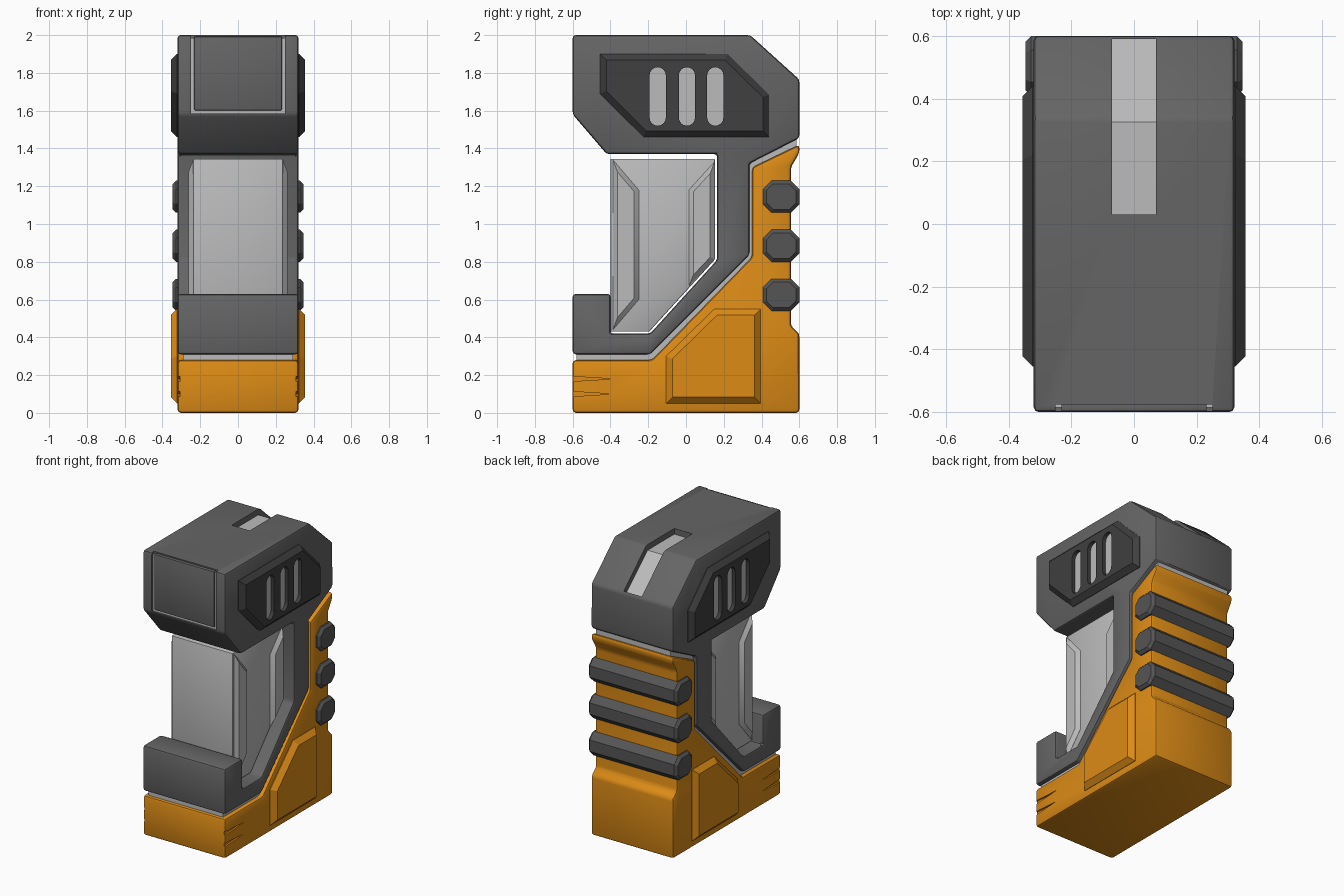
import bpy, bmesh, math
from mathutils import Vector

if "Cube" in bpy.data.objects:
    bpy.data.objects.remove(bpy.data.objects["Cube"])


def material(name, rgb):
    m = bpy.data.materials.new(name)
    m.diffuse_color = (*rgb, 1)
    m.use_nodes = True
    m.node_tree.nodes["Principled BSDF"].inputs["Base Color"].default_value = m.diffuse_color
    return m


ORANGE = material("orange_paint", (0.72, 0.26, 0.008))
GREY = material("mid_grey", (0.13, 0.13, 0.13))
DARK = material("dark_grey", (0.05, 0.05, 0.05))
RUBBER = material("rubber_grey", (0.09, 0.09, 0.09))
LIGHT = material("light_grey", (0.5, 0.5, 0.5))


def prism(name, pts, x0, x1, mat, chamfer=0, both=False):
    """Extrude a (y, z) profile along x; optionally chamfer the end rims."""
    bm = bmesh.new()
    face = bm.faces.new([bm.verts.new((x0, y, z)) for y, z in pts])
    ext = bmesh.ops.extrude_face_region(bm, geom=[face], use_keep_orig=True)
    moved = [v for v in ext["geom"] if isinstance(v, bmesh.types.BMVert)]
    bmesh.ops.translate(bm, verts=moved, vec=(x1 - x0, 0, 0))
    bmesh.ops.recalc_face_normals(bm, faces=bm.faces[:])
    if chamfer:
        ends = [x1, x0] if both else [x1]
        rim = [e for e in bm.edges if any(
            all(abs(v.co.x - x) < 1e-5 for v in e.verts) for x in ends)]
        bmesh.ops.bevel(bm, geom=rim, offset=chamfer, segments=1, affect='EDGES')
    me = bpy.data.meshes.new(name)
    bm.to_mesh(me)
    bm.free()
    me.materials.append(mat)
    ob = bpy.data.objects.new(name, me)
    bpy.context.collection.objects.link(ob)
    return ob


def rect(y0, y1, z0, z1):
    return [(y0, z0), (y1, z0), (y1, z1), (y0, z1)]


def finish(ob, bevel=0, cutters=(), mirror=False):
    """Bevel, cut, mirror, then bake the result and shade it."""
    if bevel:
        b = ob.modifiers.new("bevel", 'BEVEL')
        b.width, b.segments, b.limit_method = bevel, 2, 'ANGLE'
        b.angle_limit = math.radians(20)
    for c in cutters:
        m = ob.modifiers.new("cut", 'BOOLEAN')
        m.operation, m.object, m.solver = 'DIFFERENCE', c, 'EXACT'
    if mirror:
        ob.modifiers.new("mirror", 'MIRROR').use_axis = (True, False, False)
    dg = bpy.context.evaluated_depsgraph_get()
    me = bpy.data.meshes.new_from_object(ob.evaluated_get(dg))
    ob.modifiers.clear()
    ob.data = me
    for c in cutters:
        bpy.data.objects.remove(c)
    bpy.ops.object.select_all(action='DESELECT')
    ob.select_set(True)
    bpy.context.view_layer.objects.active = ob
    bpy.ops.object.shade_smooth_by_angle(angle=math.radians(30))
    return ob


# Grey frame: head, neck and front lip, with top slot and front recess
frame = prism("frame", [
    (-0.6, 2), (0.34, 2), (0.6, 1.765), (0.6, 1.455), (0.335, 1.32),
    (0.335, 0.835), (-0.19, 0.31), (-0.6, 0.31), (-0.6, 0.63), (-0.4, 0.63),
    (-0.4, 0.42), (-0.19, 0.42), (0.165, 0.81), (0.165, 1.37),
    (-0.42, 1.37), (-0.6, 1.58)], -0.32, 0.32, GREY)
slot_cut = prism("slot_cutter", [
    (0.03, 2.1), (0.03, 1.95), (0.32, 1.95), (0.59, 1.71), (0.59, 2.1)],
    -0.07, 0.07, GREY)
front_cut = prism("front_cutter", rect(-0.7, -0.575, 1.585, 2.1), -0.25, 0.25, GREY)
finish(frame, 0.016, [slot_cut, front_cut])

# Light floor of the top slot
finish(prism("top_slot_floor", [
    (0.025, 1.94), (0.025, 1.96), (0.325, 1.96), (0.595, 1.72), (0.595, 1.70),
    (0.32, 1.94)], -0.073, 0.073, LIGHT))

# Front plate of the head with its light border
finish(prism("front_border", rect(-0.585, -0.56, 1.58, 1.985), -0.253, 0.253, LIGHT))
finish(prism("front_plate", rect(-0.597, -0.57, 1.602, 1.992), -0.232, 0.232, GREY), 0.004)

# Orange base and back spine, with small notches at the front corners
base = prism("orange_base", [
    (-0.6, 0), (0.6, 0), (0.6, 0.42), (0.555, 0.46), (0.555, 1.3),
    (0.6, 1.375), (0.6, 1.42), (0.35, 1.3), (0.35, 0.825), (-0.18, 0.28),
    (-0.6, 0.28)], -0.32, 0.32, ORANGE)
notches = []
for z in (0.1, 0.18):
    for s in (1, -1):
        c = prism("notch_cutter", [(-0.65, z - 0.016), (-0.39, z), (-0.65, z + 0.016)],
                  s * 0.308, s * 0.4, ORANGE)
        notches.append(c)
finish(base, 0.018, notches)

# Light core showing in the seam between frame and base
finish(prism("seam_core", [
    (-0.58, 0.25), (-0.16, 0.25), (0.37, 0.8), (0.37, 1.29), (0.585, 1.39),
    (0.585, 1.48), (0.31, 1.34), (0.31, 0.85), (-0.2, 0.34), (-0.58, 0.34)],
    -0.29, 0.29, LIGHT))

# Inner light cell with raised strips on both sides
finish(prism("inner_cell", [
    (-0.4, 1.345), (0.153, 1.345), (0.153, 0.812), (-0.195, 0.43), (-0.4, 0.43)],
    -0.237, 0.237, LIGHT), 0.006)
for name, pts in (
        ("cell_front_strip", [(-0.387, 1.34), (-0.25, 1.18), (-0.25, 0.6), (-0.387, 0.44)]),
        ("cell_back_strip", [(0.152, 1.33), (0.015, 1.18), (0.015, 0.67), (0.152, 0.815)])):
    finish(prism(name, pts, 0.2, 0.262, LIGHT, 0.024), mirror=True)

# Dark side plates on the head, with three round-ended slots
slot_y = (-0.15, 0.005, 0.155)


def pill(y, r, z0, z1):
    arc = [math.pi * i / 8 for i in range(9)]
    return ([(y + r * math.cos(a), z1 - r + r * math.sin(a)) for a in arc] +
            [(y - r * math.cos(a), z0 + r - r * math.sin(a)) for a in arc])


plate = prism("head_side_plate", [
    (-0.455, 1.9), (0.22, 1.9), (0.44, 1.685), (0.44, 1.46), (-0.225, 1.46),
    (-0.455, 1.69)], 0.3, 0.356, DARK, 0.033)
finish(plate, cutters=[prism("vent_cutter", pill(y, 0.043, 1.52, 1.83), 0.2, 0.5, DARK)
                       for y in slot_y], mirror=True)
for i, y in enumerate(slot_y):
    finish(prism(f"vent_light_{i + 1}", pill(y, 0.045, 1.518, 1.832), 0.3, 0.33, LIGHT),
           mirror=True)

# Orange side plates on the base
finish(prism("base_side_plate", [
    (-0.105, 0.05), (0.395, 0.05), (0.395, 0.55), (0.15, 0.55), (-0.105, 0.3)],
    0.3, 0.356, ORANGE, 0.033), mirror=True)

# Three rubber ribs across the back
for i, z in enumerate((1.145, 0.885, 0.625)):
    k, y0, y1, h = 0.045, 0.408, 0.6, 0.085
    finish(prism(f"back_rib_{i + 1}", [
        (y0 + k, z - h), (y1 - k, z - h), (y1, z - h + k), (y1, z + h - k),
        (y1 - k, z + h), (y0 + k, z + h), (y0, z + h - k), (y0, z - h + k)],
        -0.346, 0.346, RUBBER, 0.018, both=True))
